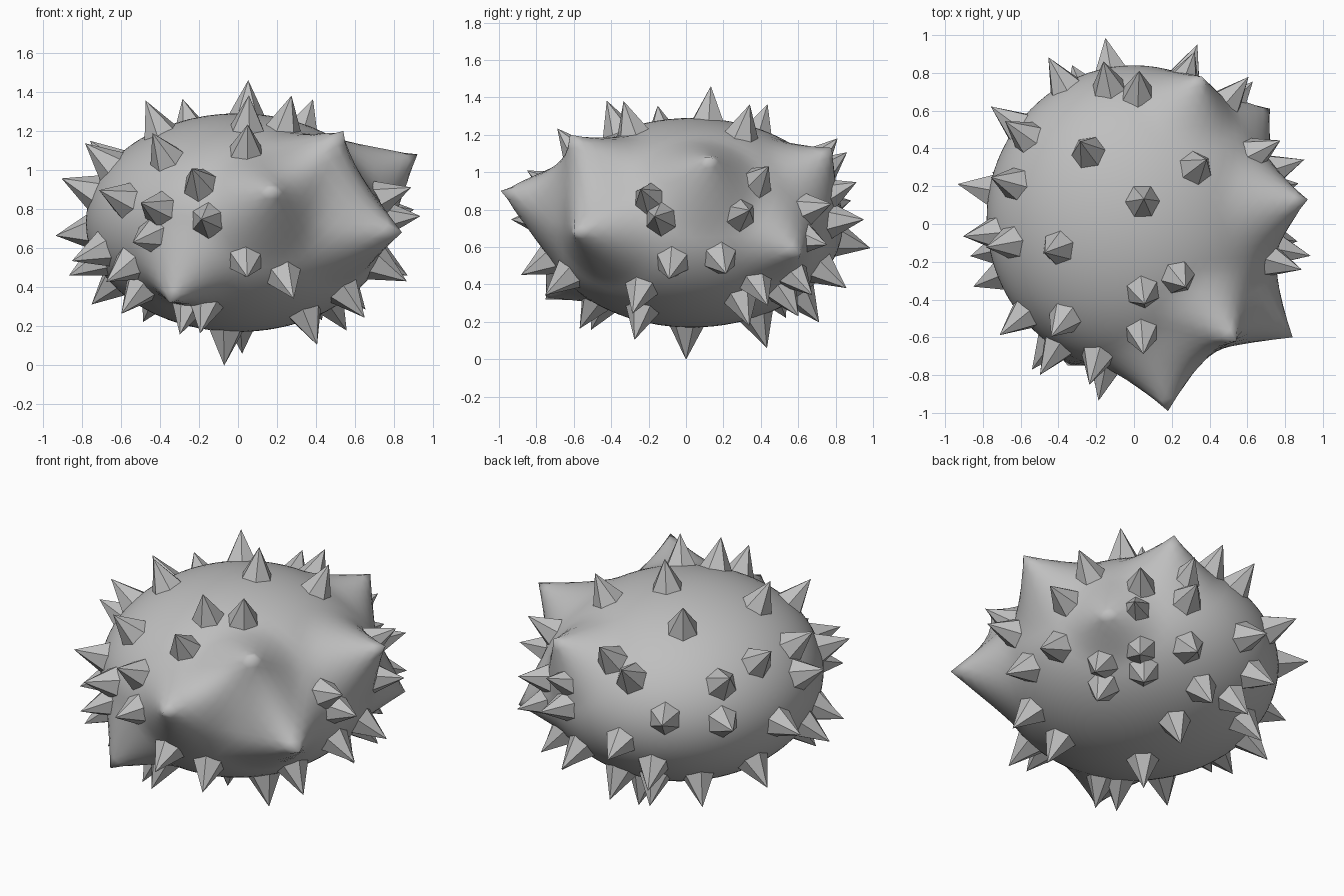
import bpy, bmesh
from math import radians, sin, cos
from mathutils import Vector

if "Cube" in bpy.data.objects:
    bpy.data.objects.remove(bpy.data.objects["Cube"])

CENTER = Vector((0.0, 0.03, 0.73))
RADII = Vector((0.78, 0.81, 0.56))
SPIKE_H, SPIKE_R, SINK = 0.175, 0.11, 0.04

grey = bpy.data.materials.new("stone grey")
grey.diffuse_color = (0.52, 0.52, 0.52, 1)
grey.use_nodes = True
grey.node_tree.nodes["Principled BSDF"].inputs["Base Color"].default_value = grey.diffuse_color


def surface(p):
    """Point on the body ellipsoid below p, and its outward normal."""
    d = p - CENTER
    u = Vector([d[i] / RADII[i] for i in range(3)]).normalized()
    n = Vector([u[i] / RADII[i] for i in range(3)]).normalized()
    return CENTER + Vector([u[i] * RADII[i] for i in range(3)]), n


def foot(tip, h):
    """Surface point whose normal leads to the tip."""
    b, n = surface(tip)
    for _ in range(8):
        b, n = surface(tip - n * h)
    return b, n


def shell_point(az, el):
    """Point on the shell of spike tips, seen from the centre at two angles."""
    a, e = radians(az), radians(el)
    d = Vector((cos(a) * cos(e), sin(a) * cos(e), sin(e)))
    s = Vector([d[i] / (RADII[i] + SPIKE_H) for i in range(3)]).length
    return CENTER + d / s


def add_object(name, bm):
    mesh = bpy.data.meshes.new(name)
    bm.to_mesh(mesh)
    bm.free()
    mesh.materials.append(grey)
    ob = bpy.data.objects.new(name, mesh)
    bpy.context.collection.objects.link(ob)
    return ob


# Body: ellipsoid with large horns drawn out of the skin (tip, reach)
horns = [((0.18, -0.99, 0.90), 0.33), ((0.54, -0.62, 1.20), 0.32),
         ((0.84, -0.60, 0.68), 0.34), ((0.92, 0.13, 1.08), 0.32),
         ((0.36, 0.78, 1.13), 0.30), ((0.72, 0.61, 0.56), 0.28),
         ((-0.35, -0.75, 0.32), 0.30)]
bm = bmesh.new()
bmesh.ops.create_icosphere(bm, subdivisions=5, radius=1)
for v in bm.verts:
    v.co = CENTER + Vector([v.co[i] * RADII[i] for i in range(3)])
rest = [v.co.copy() for v in bm.verts]
for tip, reach in horns:
    tip = Vector(tip)
    base = foot(tip, 0.28)[0]
    base = min(rest, key=lambda q: (q - base).length)
    for v, q in zip(bm.verts, rest):
        d = (q - base).length / reach
        if d < 1:
            v.co += (tip - base) * (1 - d) ** 1.6
body = add_object("body", bm)
for p in body.data.polygons:
    p.use_smooth = True

# Spikes: six-sided cones on the shell (azimuth, elevation in degrees)
spikes = [
    # top
    (63, 81), (125, 52), (39, 52), (201, 51), (307, 55), (277, 55),
    # front
    (274, 35), (235, 31), (255, 17), (221, 10), (239, 6), (236, -6),
    (259, 1), (273, -17), (290, -25), (241, -43), (252, -42), (217, -32),
    (220, -19),
    # left
    (164, 28), (191, 27), (186, 14), (169, -4), (203, -12), (193, -17),
    (162, -28), (143, 22), (142, 4), (134, -36),
    # back
    (118, 7), (99, -8), (101, 24), (88, 30), (70, 13), (70, 1), (73, -22),
    (88, -38), (110, -35), (112, -21), (51, 6), (49, -7), (51, -25),
    (53, -35),
    # right
    (28, 19), (19, 4), (343, 11), (348, 2), (352, -19), (12, -17),
    (334, -34), (32, -30), (29, -41),
    # underside
    (203, -84), (323, -51), (87, -59),
]
for k, (az, el) in enumerate(spikes):
    b, n = foot(shell_point(az, el), SPIKE_H)
    bm = bmesh.new()
    bmesh.ops.create_cone(bm, cap_ends=True, segments=6, radius1=SPIKE_R,
                          radius2=0, depth=SPIKE_H + SINK)
    bmesh.ops.remove_doubles(bm, verts=bm.verts, dist=0.0001)
    ob = add_object("spike_%02d" % (k + 1), bm)
    ob.rotation_mode = 'QUATERNION'
    ob.rotation_quaternion = n.to_track_quat('Z', 'Y')
    ob.location = b + n * (SPIKE_H - SINK) / 2
